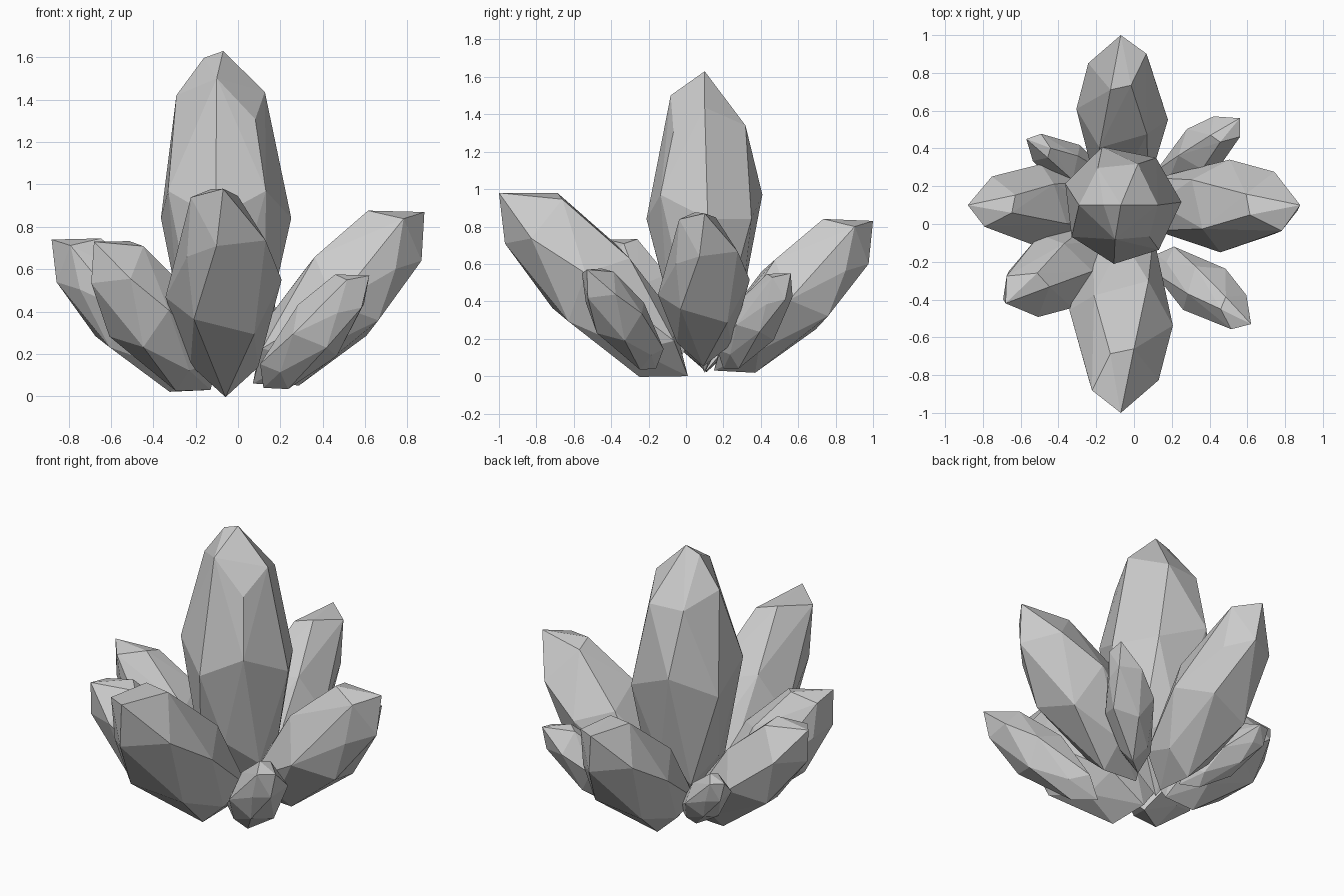
import bpy, bmesh, math, random
from mathutils import Vector, Quaternion

if "Cube" in bpy.data.objects:
    bpy.data.objects.remove(bpy.data.objects["Cube"])

random.seed(7)

# Rings along a crystal: (fraction of length, fraction of radius)
RINGS = [(0.17, 0.69), (0.51, 1.04)]
# Slanted shoulder below the tip: (across, up, fraction of length)
SHOULDER = [(0.75, -0.2, 0.79), (-0.58, 0.2, 0.92), (-0.22, 0.82, 0.84),
            (0.25, 0.8, 0.81), (-0.12, -0.65, 0.85), (-0.65, -0.4, 0.75)]
CENTRE_SHOULDER = [(0.65, 0.0, 0.88), (-0.73, 0.0, 0.87), (-0.3, 0.0, 0.98),
                   (-0.1, -0.6, 0.92), (0.3, 0.72, 0.82), (-0.4, 0.65, 0.82), (0.5, -0.55, 0.8)]


def crystal(name, base, tip, radius, sides=6, shoulder=SHOULDER, flip=1):
    """Faceted shard: two staggered rings and a slanted shoulder, hulled."""
    base, tip = Vector(base), Vector(tip)
    axis = tip - base
    upright = axis.xy.length < 0.01
    rot = Quaternion() if upright else axis.to_track_quat('Z', 'Y')
    bm = bmesh.new()
    bm.verts.new(base)
    bm.verts.new(tip)
    for k, (t, r) in enumerate(RINGS):
        for i in range(sides):
            a = 2 * math.pi * (i + 0.5 * (k % 2) + random.uniform(-0.06, 0.06)) / sides + 0.52
            tt = t + (0.04 if i % 2 else -0.04) + (0.04 if upright else 0)
            rr = radius * r * random.uniform(0.98, 1.03)
            bm.verts.new(base + axis * tt + rot @ Vector((math.cos(a) * rr, math.sin(a) * rr, 0)))
    for x, y, t in shoulder:
        bm.verts.new(base + axis * t + rot @ Vector((x * radius * flip, y * radius, 0)))
    bmesh.ops.convex_hull(bm, input=bm.verts[:])
    bmesh.ops.recalc_face_normals(bm, faces=bm.faces[:])
    me = bpy.data.meshes.new(name)
    bm.to_mesh(me)
    bm.free()
    ob = bpy.data.objects.new(name, me)
    bpy.context.collection.objects.link(ob)
    return ob


# Tall centre shard
crystal("centre_crystal", (-0.07, 0.10, 0.02), (-0.07, 0.10, 1.63), 0.303, 7, CENTRE_SHOULDER)

# Four large leaning shards
crystal("front_crystal", (-0.06, 0.01, 0.00), (-0.07, -1.00, 0.98), 0.265)
crystal("back_crystal", (-0.06, 0.15, 0.03), (-0.07, 1.00, 0.83), 0.232)
crystal("right_crystal", (0.07, 0.10, 0.06), (0.88, 0.10, 0.87), 0.235)
crystal("left_crystal", (-0.13, 0.11, 0.03), (-0.88, 0.10, 0.74), 0.2, flip=-1)

# Smaller shards between them
crystal("front_left_crystal", (-0.13, -0.07, 0.03), (-0.68, -0.42, 0.73), 0.205)
crystal("front_right_crystal", (0.12, -0.16, 0.04), (0.62, -0.53, 0.57), 0.145)
crystal("back_right_crystal", (0.14, 0.20, 0.04), (0.56, 0.56, 0.55), 0.13)
crystal("back_left_crystal", (-0.15, 0.20, 0.08), (-0.57, 0.45, 0.47), 0.11)
